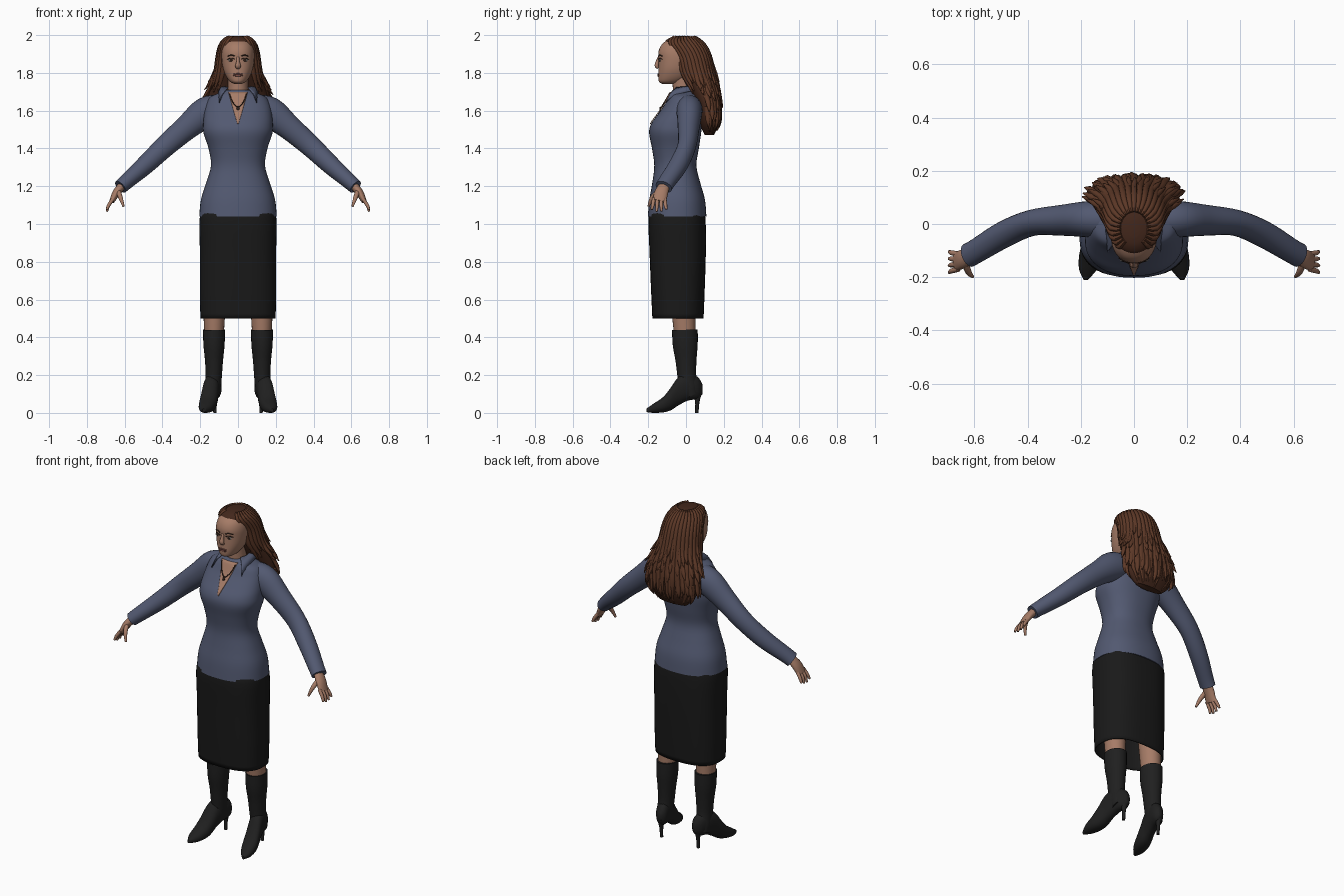
import bpy, bmesh, math, random
from mathutils import Vector

random.seed(4)
cube = bpy.data.objects.get("Cube")
if cube:
    bpy.data.objects.remove(cube, do_unlink=True)


def material(name, r, g, b):
    m = bpy.data.materials.new(name)
    m.use_nodes = True
    m.diffuse_color = (r, g, b, 1)
    bsdf = m.node_tree.nodes["Principled BSDF"]
    bsdf.inputs["Base Color"].default_value = (r, g, b, 1)
    bsdf.inputs["Roughness"].default_value = 0.8
    return m


SKIN = material("skin", .38, .2, .135)
SHIRT = material("slate_blue_cloth", .085, .1, .165)
SKIRT = material("black_cloth", .01, .01, .01)
LEATHER = material("black_leather", .014, .014, .014)
HAIR = material("auburn_hair", .11, .04, .02)
HAIR_DARK = material("dark_auburn_hair", .055, .02, .011)
LIPS = material("lip_rose", .2, .075, .06)
EYE = material("eye_white", .5, .47, .44)
DARK = material("dark_brown", .03, .015, .01)


def spline(rows, steps=4):
    """Smooth interpolation through rows of numbers."""
    out = []
    for i in range(len(rows) - 1):
        a, b, c, d = (rows[max(0, min(len(rows) - 1, i + k))] for k in (-1, 0, 1, 2))
        for s in range(steps):
            t = s / steps
            out.append(tuple(q + .5 * t * (r - p + t * (2 * p - 5 * q + 4 * r - e + t * (3 * (q - r) + e - p)))
                             for p, q, r, e in zip(a, b, c, d)))
    return out + [tuple(rows[-1])]


def loft(bm, rings, p=2, n=24, cap=True):
    """Skin a list of (centre, axis, axis) superellipse rings."""
    def sc(v):
        return math.copysign(abs(v) ** (2 / p), v)
    loops = []
    for c, u, v in rings:
        angles = [math.tau * k / n for k in range(n)]
        loops.append([bm.verts.new(c + u * sc(math.cos(a)) + v * sc(math.sin(a))) for a in angles])
    for a, b in zip(loops, loops[1:]):
        for k in range(n):
            bm.faces.new((a[k], a[(k + 1) % n], b[(k + 1) % n], b[k]))
    if cap:
        bm.faces.new(loops[0])
        bm.faces.new(loops[-1])


def body(rows):
    """Rings from (z, half width, front y, back y)."""
    return [(Vector((0, (f + b) / 2, z)), Vector((w, 0, 0)), Vector((0, (b - f) / 2, 0))) for z, w, f, b in rows]


def tube(bm, pts, side=(0, 1, 0), steps=4, n=12, p=2):
    """Tapered tube through (x, y, z, width, thickness)."""
    pts = spline(pts, steps) if steps > 1 else pts
    pos = [Vector(q[:3]) for q in pts]
    rings = []
    for i, q in enumerate(pts):
        t = (pos[min(i + 1, len(pos) - 1)] - pos[max(i - 1, 0)]).normalized()
        u = Vector(side) - t * t.dot(Vector(side))
        u.normalize()
        rings.append((pos[i], u * q[3], t.cross(u) * q[4]))
    loft(bm, rings, p, n)


def sheet(bm, rows):
    grid = [[bm.verts.new(q) for q in row] for row in rows]
    for a, b in zip(grid, grid[1:]):
        for k in range(len(a) - 1):
            bm.faces.new((a[k], a[k + 1], b[k + 1], b[k]))


def blob(bm, centre, size):
    made = bmesh.ops.create_uvsphere(bm, u_segments=16, v_segments=10, radius=1)["verts"]
    for v in made:
        v.co = Vector(centre) + Vector([a * s for a, s in zip(v.co, size)])


def finish(name, bm, mat, sx=1, thick=0):
    for v in bm.verts:
        v.co.x *= sx
    bmesh.ops.recalc_face_normals(bm, faces=bm.faces[:])
    me = bpy.data.meshes.new(name)
    bm.to_mesh(me)
    bm.free()
    me.materials.append(mat)
    me.shade_smooth()
    me.set_sharp_from_angle(angle=math.radians(50))
    ob = bpy.data.objects.new(name, me)
    bpy.context.collection.objects.link(ob)
    if thick:
        mod = ob.modifiers.new("thickness", "SOLIDIFY")
        mod.thickness = thick
        mod.offset = 0


def make(name, mat, build, *args, sx=1, thick=0, **kw):
    bm = bmesh.new()
    build(bm, *args, **kw)
    finish(name, bm, mat, sx, thick)


def at(rows, z):
    """Profile (half width, front, back) at height z, rows from the top down."""
    for a, b in zip(rows, rows[1:]):
        if a[0] >= z >= b[0]:
            t = (a[0] - z) / (a[0] - b[0])
            return [p + (q - p) * t for p, q in zip(a[1:], b[1:])]
    return rows[0][1:] if z > rows[0][0] else rows[-1][1:]


def front(rows, x, z, p):
    w, f, b = at(rows, z)
    return (f + b) / 2 - (b - f) / 2 * max(0, 1 - abs(x / w) ** p) ** (1 / p)


# Torso, skirt, neck and head
torso = spline([(1.71, .065, -.07, .045), (1.69, .11, -.085, .065), (1.67, .15, -.095, .075),
                (1.63, .17, -.115, .08), (1.58, .18, -.15, .085), (1.53, .184, -.185, .085),
                (1.48, .182, -.195, .08), (1.4, .156, -.18, .068), (1.31, .143, -.168, .055),
                (1.22, .168, -.178, .075), (1.13, .196, -.194, .1), (1.04, .205, -.202, .108)])
make("shirt_body", SHIRT, loft, body(torso), p=2.3, n=48)
skirt = spline([(1.08, .18, -.18, .085), (1.03, .2, -.196, .1), (.85, .199, -.19, .102),
                (.65, .199, -.182, .096), (.5, .196, -.175, .09)])
make("skirt", SKIRT, loft, body(skirt), p=2.6, n=48, cap=False, thick=.006)
neck = spline([(1.82, .054, -.075, .04), (1.72, .053, -.07, .045), (1.6, .06, -.07, .05)])
make("neck", SKIN, loft, body(neck))
head = spline([(1.985, .03, -.075, 0), (1.97, .06, -.105, .04), (1.945, .078, -.132, .065),
               (1.91, .086, -.146, .07), (1.87, .086, -.145, .06), (1.82, .078, -.146, .04),
               (1.78, .062, -.147, .02), (1.753, .042, -.143, -.02), (1.742, .02, -.125, -.06)])
make("head", SKIN, loft, body(head), p=2.2, n=40)

# Open neckline, necklace and collar
neckline = []
for i in range(15):
    z = 1.53 + .012 * i
    half = .003 + .29 * (z - 1.53)
    xs = [half * k / 4 for k in range(-4, 5)]
    neckline.append([(x, front(torso, x, z, 2.3) - .004, z) for x in xs])
make("neckline_skin", SKIN, sheet, neckline, thick=.004)
chain = [(x, front(torso, x, z, 2.3) - .008, z, .003, .003)
         for x, z in ((-.046, 1.69), (-.028, 1.645), (0, 1.62), (.028, 1.645), (.046, 1.69))]
make("necklace", DARK, tube, chain, side=(0, 0, 1), n=8)
make("pendant", DARK, blob, (0, front(torso, 0, 1.61, 2.3) - .008, 1.61), (.008, .005, .012))
collar = []
for i in range(13):
    f = i / 12
    a = math.radians(50 + 130 * f)
    s, c = math.sin(a), math.cos(a)
    inner = Vector((.068 * s, -.01 - .064 * c, 1.722 + .012 * f))
    outer = Vector((.105 * s, -.01 - .115 * c, 1.675 + .028 * s))
    tip = Vector((.1, front(torso, .1, 1.645, 2.3) - .014, 1.642))
    outer = outer.lerp(tip, max(0, 1 - 2.5 * f))
    mid = (inner + outer) / 2 + Vector((.006 * s, -.006 * c, .008))
    collar.append((inner, mid, outer))

# Face
nose = [(0, -.142, 1.885, .007, .006), (0, -.15, 1.86, .009, .01),
        (0, -.155, 1.838, .015, .011), (0, -.146, 1.826, .012, .008)]
make("nose", SKIN, tube, nose, side=(1, 0, 0))
for name, z, r in (("upper_lip", 1.794, .004), ("lower_lip", 1.786, .005)):
    lip = [(x, front(head, x, z, 2.2) - .001, z, r * k, .004)
           for x, k in ((-.025, .3), (-.01, 1), (.01, 1), (.025, .3))]
    make(name, LIPS, tube, lip, side=(0, 0, 1), n=8)

# Foot sections: y, half width, sole z, top z
foot = spline([(.088, .012, .1, .15), (.062, .034, .075, .19), (.01, .042, .065, .21),
               (-.04, .043, .04, .19), (-.08, .045, .014, .135), (-.12, .045, .003, .085),
               (-.17, .034, 0, .05), (-.21, .008, .004, .022)])
foot_rings = [(Vector((.135 - .22 * y, y, (lo + hi) / 2)), Vector((w, 0, 0)), Vector((0, 0, (hi - lo) / 2)))
              for y, w, lo, hi in foot]
shaft = [(.127, -.006, .44, .068, .058), (.127, -.004, .36, .066, .056), (.127, 0, .28, .056, .048),
         (.128, .004, .2, .05, .043), (.132, .014, .13, .052, .041), (.134, .03, .09, .038, .033)]
sleeve = [(.09, .015, 1.615, .07, .07), (.17, .018, 1.59, .068, .082), (.27, .014, 1.512, .058, .066),
          (.385, .004, 1.412, .049, .057), (.49, -.04, 1.313, .05, .05), (.59, -.1, 1.225, .046, .041),
          (.622, -.118, 1.196, .046, .038)]
palm = [(.605, -.11, 1.212, .027, .022), (.642, -.13, 1.168, .036, .021), (.668, -.142, 1.12, .036, .014)]

for sx, side in ((1, "left_"), (-1, "right_")):
    make(side + "collar", SHIRT, sheet, collar, sx=sx, thick=.006)

    # Eye and eyebrow
    y = front(head, .037, 1.867, 2.2)
    make(side + "eye", EYE, blob, (.037, y, 1.867), (.016, .004, .007), sx=sx)
    make(side + "iris", DARK, blob, (.037, y - .002, 1.867), (.008, .004, .007), sx=sx)
    for name, z, r in (("eyelash", 1.876, .002), ("eyebrow", 1.892, .003)):
        brow = [(x, front(head, x, z + d, 2.2) - .001, z + d, r, .003)
                for x, d in ((.018, -.003), (.037, .002), (.056, -.004))]
        make(side + name, DARK, tube, brow, side=(0, 0, 1), n=8, sx=sx)

    # Arm and hand
    make(side + "sleeve", SHIRT, tube, sleeve, n=24, sx=sx)
    make(side + "palm", SKIN, tube, palm, n=16, sx=sx)
    fingers = bmesh.new()
    for i in range(4):
        by, ty = -.17 + .019 * i, -.182 + .026 * i
        drop = .01 * abs(i - 1.4)
        tube(fingers, [(.66, by, 1.135, .01, .01), (.684, (by + ty) / 2, 1.1, .0095, .0095),
                       (.694, ty, 1.062 + drop, .006, .006)], n=10)
    tube(fingers, [(.635, -.145, 1.175, .013, .014), (.622, -.18, 1.14, .011, .012),
                   (.606, -.198, 1.093, .006, .006)], n=10)
    finish(side + "fingers", fingers, SKIN, sx)

    # Leg and heeled boot
    leg = [(.125, -.02, .75, .075, .07), (.126, -.01, .48, .06, .055), (.127, -.006, .4, .055, .05)]
    make(side + "leg", SKIN, tube, leg, n=24, sx=sx)
    make(side + "boot_shaft", LEATHER, tube, shaft, n=24, sx=sx)
    make(side + "boot_foot", LEATHER, loft, foot_rings, p=2.3, sx=sx)
    heel = [(.123, .06, .11, .026, .024), (.122, .06, .06, .012, .011), (.122, .057, 0, .009, .009)]
    make(side + "boot_heel", LEATHER, tube, heel, sx=sx)

# Hair mass with overlapping locks and flicked tufts
hair = spline([(1.995, .02, -.05, .015), (1.986, .055, -.085, .05), (1.962, .085, -.112, .085),
               (1.93, .1, -.09, .11), (1.88, .11, -.06, .13), (1.8, .12, -.04, .148),
               (1.72, .145, .005, .165), (1.65, .162, .04, .178), (1.58, .158, .055, .18),
               (1.52, .14, .075, .168), (1.47, .09, .1, .145)])
make("hair_mass", HAIR_DARK, loft, body(hair), n=40)


def strand(bm, a, top, end, width, flick):
    """Flat tapered lock lying on the hair at angle a from the back."""
    pts = []
    for i in range(13):
        t = i / 12
        z = top + (end - top) * t ** 1.5
        w, f, b = at(hair, z)
        k = 1 + flick * t ** 3
        taper = min(1, 4 * (1.03 - t))
        pts.append((w * k * math.sin(a), (f + b) / 2 + (b - f) / 2 * k * math.cos(a), z,
                    width * w * taper + .001, .009 * taper + .001))
    tube(bm, pts, side=(math.cos(a), -math.sin(a), 0), steps=1, n=8)


locks, tufts = bmesh.new(), bmesh.new()
for i in range(25):
    a = math.radians(-138 + 11.5 * i)
    spread = abs(a)
    end = (1.48 if spread < 1.2 else 1.62 if spread < 1.8 else 1.7) + random.uniform(-.01, .05)
    strand(locks, a, 1.988, end, .108, .06)
    if spread < 1.7:
        for z in (1.84, 1.74, 1.65):
            z += random.uniform(-.04, .04)
            strand(tufts, a + random.uniform(-.08, .08), z, z - random.uniform(.09, .13), .075, .2)
finish("hair_locks", locks, HAIR)
finish("hair_tufts", tufts, HAIR)
